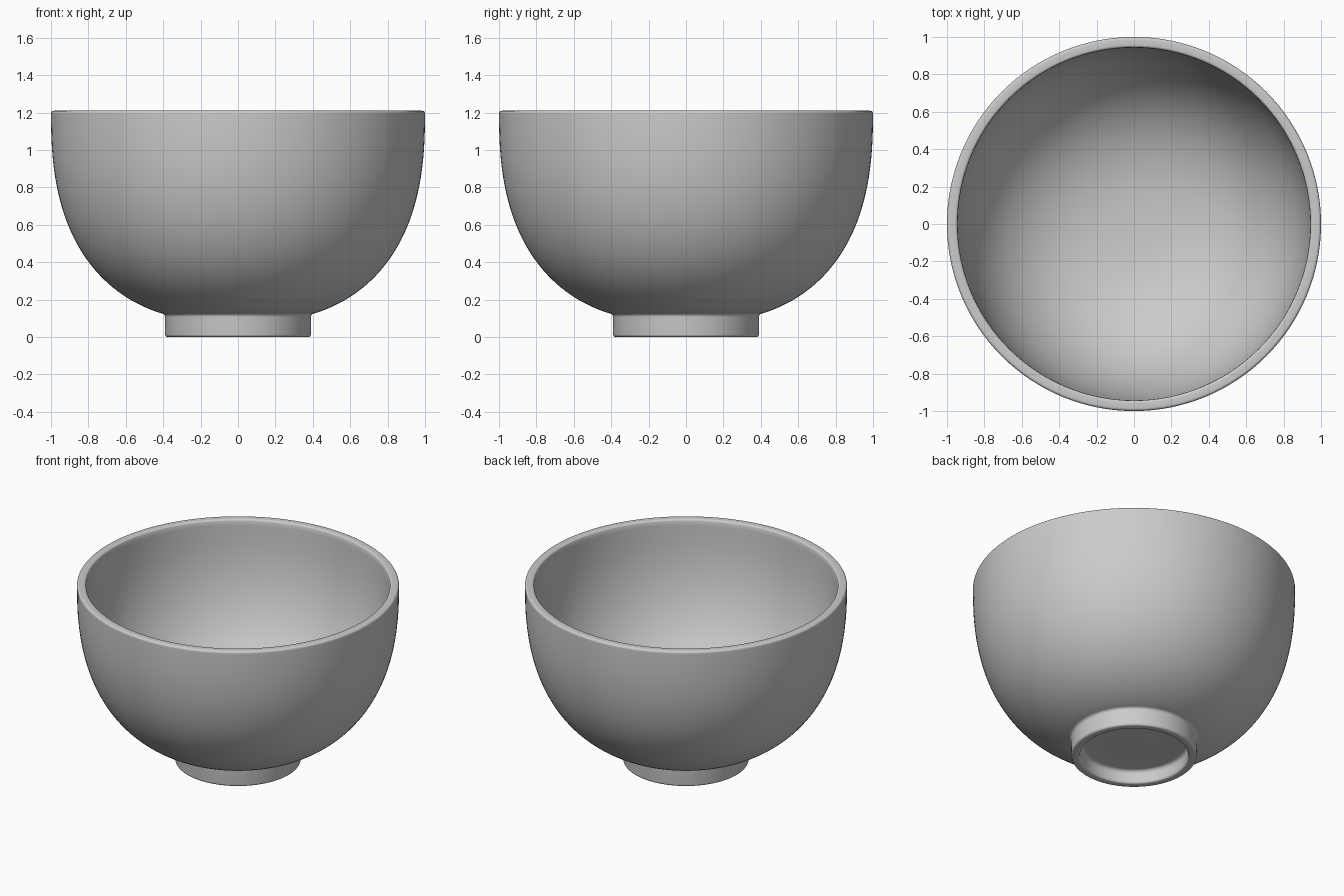
import bpy, bmesh, math

if "Cube" in bpy.data.objects:
    bpy.data.objects.remove(bpy.data.objects["Cube"])

SEGMENTS = 128


def quarter(cr, cz, rad, a0, a1, n=5):
    """Small rounding arc in the (radius, z) plane."""
    return [(cr + rad * math.cos(math.radians(a0 + (a1 - a0) * i / n)),
             cz + rad * math.sin(math.radians(a0 + (a1 - a0) * i / n)))
            for i in range(n + 1)]


def wall(r_max, z_top, depth, r0, z1, r1=None, power=2.5, n=36):
    """Full, superelliptical bowl wall below z_top; runs from r0 to r1."""
    def angle(r):
        return math.acos(min(1, (r / r_max) ** (power / 2)))
    a0 = angle(r0)
    a1 = angle(r1) if r1 is not None else math.asin(
        ((z_top - z1) / depth) ** (power / 2))
    pts = []
    for i in range(n + 1):
        a = a0 + (a1 - a0) * i / n
        pts.append((r_max * max(0, math.cos(a)) ** (2 / power),
                    z_top - depth * max(0, math.sin(a)) ** (2 / power)))
    return pts


def lathe(name, profile):
    """Spin a profile that starts and ends on the z axis into a closed solid."""
    bm = bmesh.new()
    verts = [bm.verts.new((r, 0, z)) for r, z in profile]
    edges = [bm.edges.new(p) for p in zip(verts, verts[1:])]
    bmesh.ops.spin(bm, geom=verts + edges, cent=(0, 0, 0), axis=(0, 0, 1),
                   angle=math.tau, steps=SEGMENTS, use_duplicate=False)
    bmesh.ops.remove_doubles(bm, verts=bm.verts, dist=1e-4)
    bmesh.ops.recalc_face_normals(bm, faces=bm.faces)
    mesh = bpy.data.meshes.new(name)
    bm.to_mesh(mesh)
    bm.free()
    obj = bpy.data.objects.new(name, mesh)
    bpy.context.collection.objects.link(obj)
    bpy.ops.object.select_all(action='DESELECT')
    obj.select_set(True)
    bpy.context.view_layer.objects.active = obj
    bpy.ops.object.shade_smooth_by_angle(angle=math.radians(35))
    return obj


profile = [(0, 0.085), (0.15, 0.086)]
# recess under the foot and the foot ring
profile += quarter(0.31, 0.065, 0.025, 90, 0)
profile += quarter(0.35, 0.015, 0.015, 180, 270)
profile += quarter(0.375, 0.015, 0.015, 270, 360)
# fillet between foot and bowl
profile += quarter(0.41, 0.107, 0.02, 180, 108)
# outer wall, rounded rim, inner wall
profile += wall(1.0, 1.21, 1.134, 0.415, 1.19)
profile += quarter(0.985, 1.195, 0.015, 0, 90)
profile += quarter(0.958, 1.195, 0.015, 90, 180)
profile += wall(0.943, 1.21, 1.07, 0.9429, 0, r1=0)
profile = [p for p in profile[:-1] if p[0] < 0.93 or p[1] < 1.18
           or p[0] > 0.943] + [(0, profile[-1][1])]

lathe("bowl", profile)
